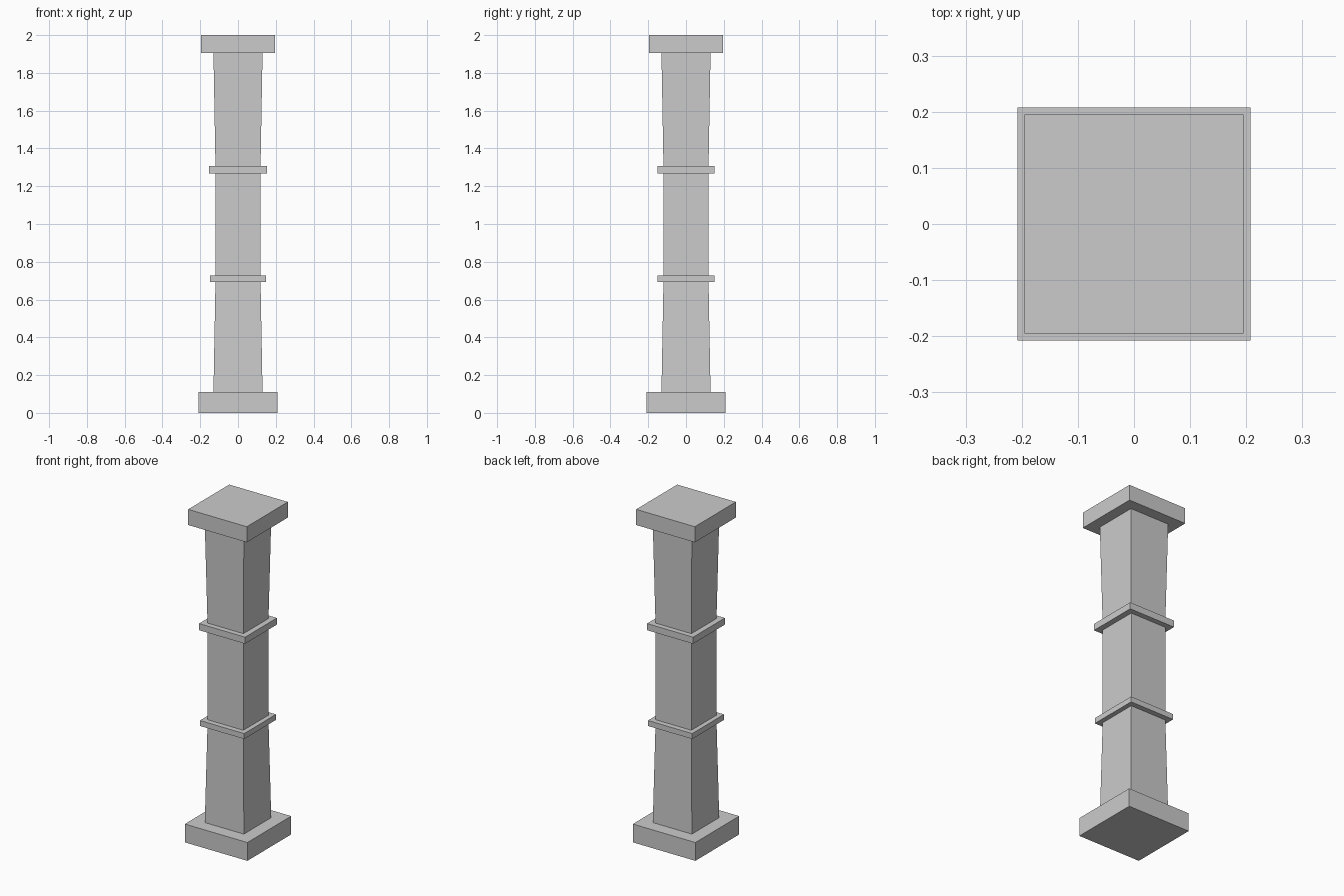
import bpy, bmesh

if "Cube" in bpy.data.objects:
    bpy.data.objects.remove(bpy.data.objects["Cube"])


def square_column(name, sections):
    """Loft square sections given as (z, half width x, half width y)."""
    bm = bmesh.new()
    loops = [[bm.verts.new((sx * hx, sy * hy, z))
              for sx, sy in ((-1, -1), (1, -1), (1, 1), (-1, 1))]
             for z, hx, hy in sections]
    bm.faces.new(loops[0][::-1])
    bm.faces.new(loops[-1])
    for low, high in zip(loops, loops[1:]):
        for i in range(4):
            j = (i + 1) % 4
            bm.faces.new((low[i], low[j], high[j], high[i]))
    mesh = bpy.data.meshes.new(name)
    bm.to_mesh(mesh)
    bm.free()
    obj = bpy.data.objects.new(name, mesh)
    bpy.context.collection.objects.link(obj)
    return obj


def slab(name, z0, z1, hx, hy):
    return square_column(name, [(z0, hx, hy), (z1, hx, hy)])


# Plinth and capital
slab("base", 0, 0.11, 0.208, 0.208)
slab("capital", 1.906, 2.0, 0.195, 0.195)

# Shaft, slightly narrower between the two bands
square_column("shaft", [(0.11, 0.13, 0.13), (0.71, 0.119, 0.119),
                        (1.29, 0.119, 0.119), (1.906, 0.13, 0.13)])

# Bands around the shaft
slab("lower_band", 0.694, 0.727, 0.147, 0.151)
slab("upper_band", 1.268, 1.308, 0.153, 0.151)
